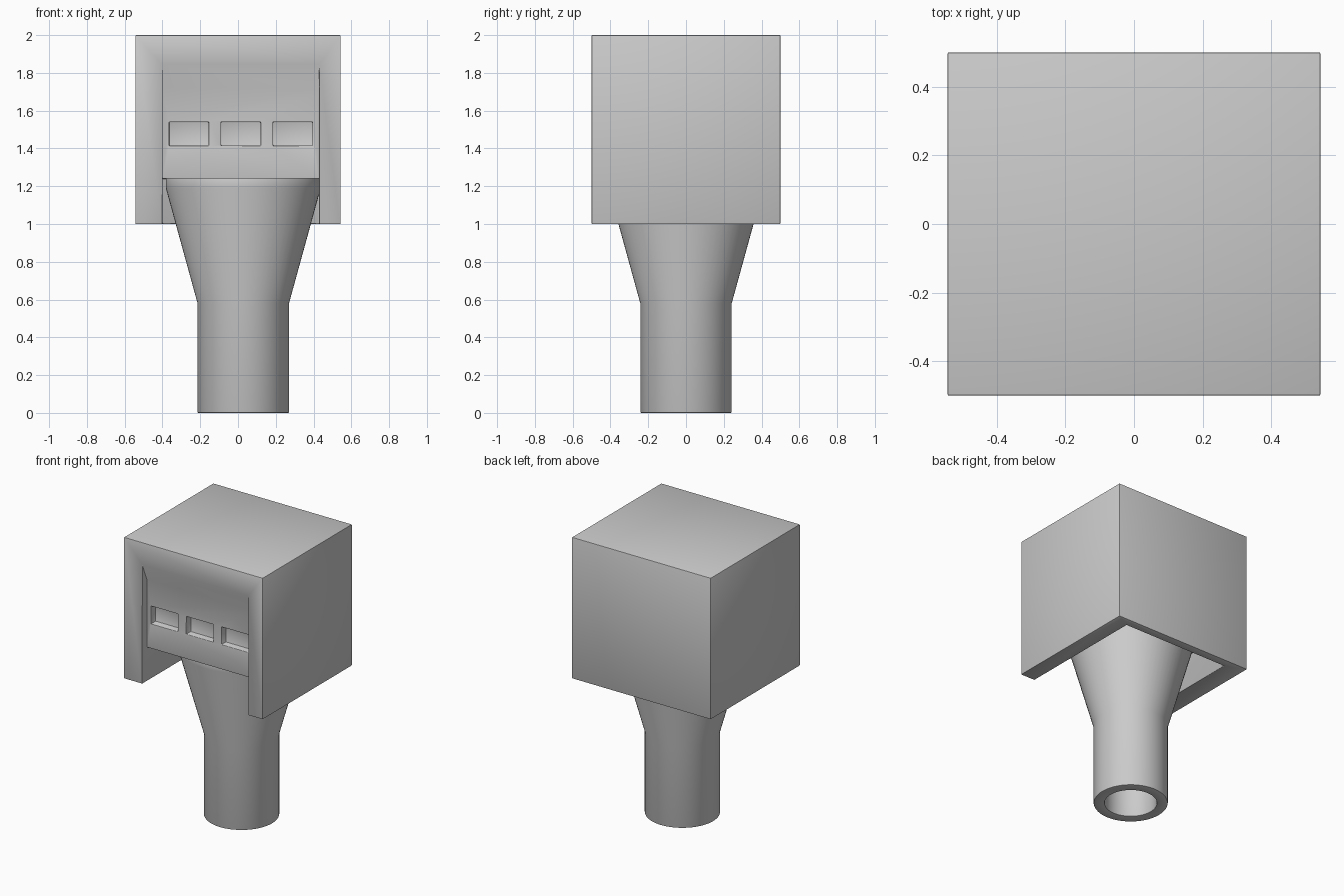
import bpy, bmesh, math
from mathutils import Matrix, Vector

if "Cube" in bpy.data.objects:
    bpy.data.objects.remove(bpy.data.objects["Cube"], do_unlink=True)

grey = bpy.data.materials.new("plain grey")
grey.use_nodes = True
grey.diffuse_color = (0.6, 0.6, 0.6, 1)
grey.node_tree.nodes["Principled BSDF"].inputs["Base Color"].default_value = (0.6, 0.6, 0.6, 1)


def make_object(name, bm):
    bmesh.ops.recalc_face_normals(bm, faces=bm.faces)
    mesh = bpy.data.meshes.new(name)
    bm.to_mesh(mesh)
    bm.free()
    mesh.materials.append(grey)
    obj = bpy.data.objects.new(name, mesh)
    bpy.context.collection.objects.link(obj)
    return obj


def box(name, low, high):
    bm = bmesh.new()
    low, high = Vector(low), Vector(high)
    bmesh.ops.create_cube(bm, size=1, matrix=Matrix.LocRotScale((low + high) / 2, None, high - low))
    return make_object(name, bm)


def side_profile(name, points, x0, x1):
    """Extrude a (y, z) outline along x."""
    bm = bmesh.new()
    face = bm.faces.new([bm.verts.new((x0, y, z)) for y, z in points])
    moved = bmesh.ops.extrude_face_region(bm, geom=[face])["geom"]
    bmesh.ops.translate(bm, vec=(x1 - x0, 0, 0),
                        verts=[v for v in moved if isinstance(v, bmesh.types.BMVert)])
    return make_object(name, bm)


def turned(name, points, x, steps):
    """Spin a closed (radius, z) outline round a vertical axis."""
    bm = bmesh.new()
    verts = [bm.verts.new((x + r, 0, z)) for r, z in points]
    edges = [bm.edges.new((a, b)) for a, b in zip(verts, verts[1:] + verts[:1])]
    bmesh.ops.spin(bm, geom=verts + edges, cent=(x, 0, 0), axis=(0, 0, 1),
                   angle=math.tau, steps=steps)
    bmesh.ops.remove_doubles(bm, verts=bm.verts, dist=0.0005)
    return make_object(name, bm)


def activate(obj):
    bpy.ops.object.select_all(action="DESELECT")
    bpy.context.view_layer.objects.active = obj
    obj.select_set(True)


def cut(obj, cutter):
    mod = obj.modifiers.new("cut", "BOOLEAN")
    mod.operation, mod.solver, mod.object = "DIFFERENCE", "EXACT", cutter
    activate(obj)
    bpy.ops.object.modifier_apply(modifier=mod.name)
    bpy.data.objects.remove(cutter, do_unlink=True)


def finish(obj, width):
    mod = obj.modifiers.new("soft_edges", "BEVEL")
    mod.width, mod.segments = width, 2
    mod.limit_method, mod.angle_limit = "ANGLE", math.radians(40)
    activate(obj)
    bpy.ops.object.modifier_apply(modifier=mod.name)
    bpy.ops.object.shade_smooth_by_angle(angle=math.radians(35))


# Hood: block with a sloped front recess, open below
hood = box("hood", (-0.543, -0.5, 1), (0.543, 0.5, 2))
recess = [(-0.6, 0.9), (-0.6, 1.845), (-0.5, 1.845), (-0.45, 1.72),
          (-0.45, 1.24), (0.437, 1.24), (0.437, 0.9)]
cut(hood, side_profile("recess_cutter", recess, -0.4, 0.43))

# Three shallow slots across the front panel
for i in (-1, 0, 1):
    x = 0.015 + 0.275 * i
    cut(hood, box("slot_cutter", (x - 0.105, -0.48, 1.415), (x + 0.105, -0.4, 1.54)))
finish(hood, 0.006)

# Hollow pipe flaring into a funnel beneath the panel
funnel_pipe = turned("funnel_pipe", [(0.17, 0), (0.242, 0), (0.242, 0.58), (0.41, 1.19), (0.41, 1.25),
                                     (0.34, 1.25), (0.34, 1.19), (0.17, 0.58)], 0.028, 64)
finish(funnel_pipe, 0.005)
